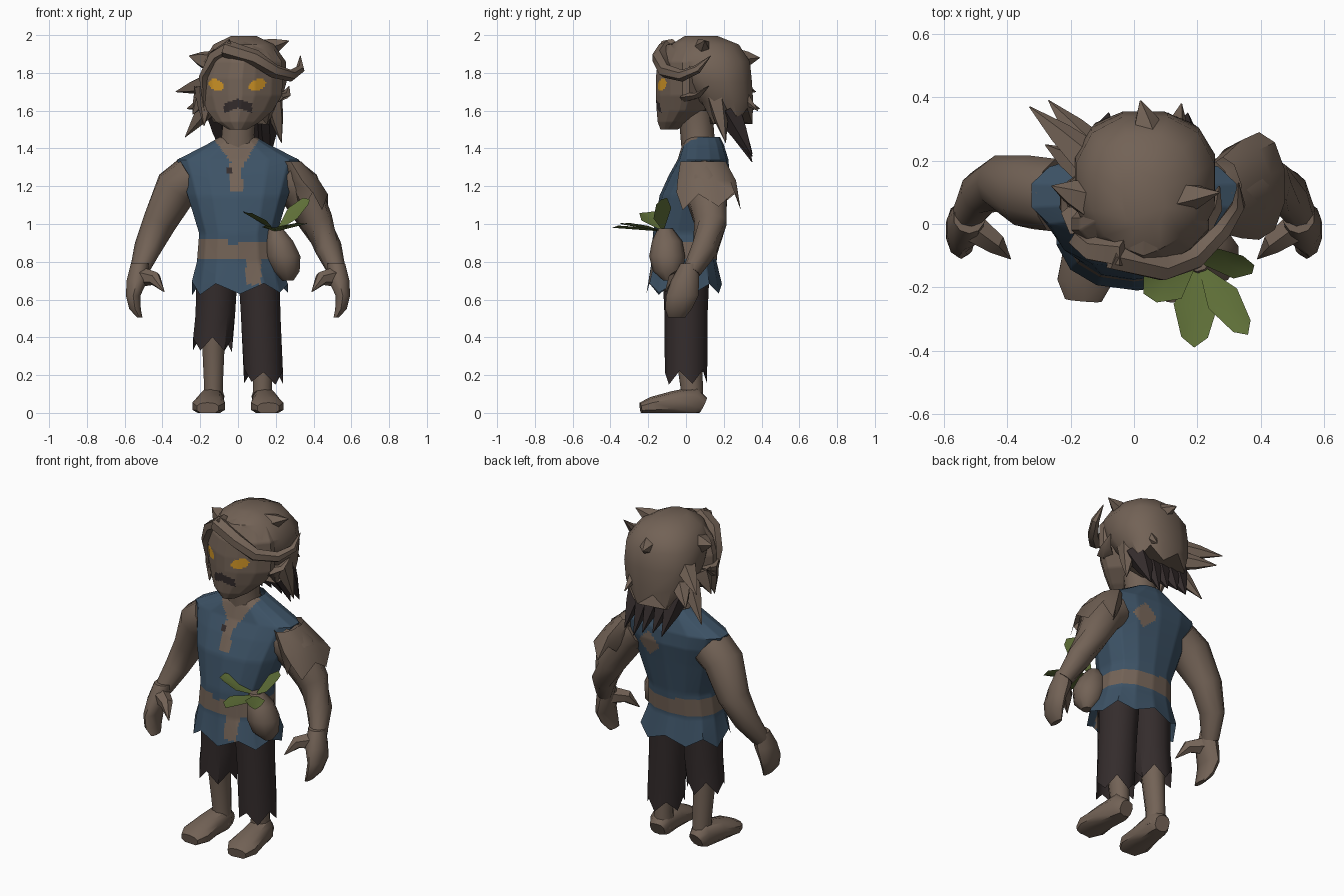
import bpy
import bmesh
import math
import random
from mathutils import Quaternion, Vector

random.seed(4)
if "Cube" in bpy.data.objects:
    bpy.data.objects.remove(bpy.data.objects["Cube"], do_unlink=True)


def make_material(name, *colour):
    material = bpy.data.materials.new(name)
    material.use_nodes = True
    material.diffuse_color = (*colour, 1)
    shader = material.node_tree.nodes["Principled BSDF"]
    shader.inputs["Base Color"].default_value = (*colour, 1)
    shader.inputs["Roughness"].default_value = 1
    return material


skin = make_material("skin brown", .17, .123, .093)
cloth = make_material("tunic blue", .046, .085, .132)
dark = make_material("trouser dark", .034, .025, .025)
leaf_green = make_material("leaf green", .122, .171, .042)
eye_amber = make_material("eye amber", .65, .31, .02)


def finish(name, builder, materials, rule=None):
    """Turn a bmesh into a shaded object, colouring faces by the rule."""
    bmesh.ops.recalc_face_normals(builder, faces=builder.faces)
    if rule:
        for face in builder.faces:
            face.material_index = rule(face.calc_center_median())
    mesh = bpy.data.meshes.new(name)
    builder.to_mesh(mesh)
    builder.free()
    part = bpy.data.objects.new(name, mesh)
    bpy.context.collection.objects.link(part)
    for material in materials:
        mesh.materials.append(material)
    bpy.ops.object.select_all(action='DESELECT')
    part.select_set(True)
    bpy.context.view_layer.objects.active = part
    bpy.ops.object.shade_smooth_by_angle(angle=math.radians(40))


def loft(name, sections, materials, sides=10, follow=False, cuts=0,
         rule=None, ragged=0, ragged_ring=0, caps=True, power=1):
    """Skin rings given as x, y, z, width and depth radius; power squares or pinches them."""
    builder = bmesh.new()
    centres = [Vector(section[:3]) for section in sections]
    rings = []
    for index, section in enumerate(sections):
        turn = Quaternion()
        if follow:
            ahead = centres[min(index + 1, len(centres) - 1)]
            turn = (ahead - centres[max(index - 1, 0)]).to_track_quat('Z', 'Y')
        ring = []
        for step in range(sides):
            angle = math.tau * (step + .5) / sides
            across, along = [math.copysign(abs(part) ** power, part)
                             for part in (math.cos(angle), math.sin(angle))]
            offset = Vector((across * section[3], along * section[-1], 0))
            if ragged and index == ragged_ring % len(sections):
                offset.z += ragged * (step % 2 * 2 - 1) * random.uniform(.5, 1)
            point = centres[index] + turn @ offset
            point.z = max(point.z, 0)
            ring.append(builder.verts.new(point))
        rings.append(ring)
    for lower, upper in zip(rings, rings[1:]):
        for step in range(sides):
            after = (step + 1) % sides
            builder.faces.new((lower[step], lower[after], upper[after], upper[step]))
    if caps:
        builder.faces.new(rings[0][::-1])
        builder.faces.new(rings[-1])
    if cuts:
        bmesh.ops.subdivide_edges(builder, edges=builder.edges[:], cuts=cuts, use_grid_fill=True)
    finish(name, builder, materials, rule)


def spike(name, points, radius, material=skin, flat=1, sides=5, taper=.7):
    """A lock of hair, ear or thumb that tapers along its points."""
    sections = []
    for index, point in enumerate(points):
        size = radius * (1 - index / (len(points) - 1)) ** taper + .002
        sections.append((*point, size, size * flat))
    loft(name, sections, [material], sides=sides, follow=True)


# Tunic with painted belt, neck slit, stitch and torn hole
def tunic_rule(c):
    notch = c.y < 0 and -.05 < c.x < .005 and c.z > .885
    belt = .815 < c.z < (.92 if c.x < -.04 else .905) and not notch
    strap = c.y < 0 and .042 < c.x < .122 and .68 < c.z < .85
    right_edge = .022 + max(0, c.z - 1.3) * .6
    left_edge = -.04 - max(0, c.z - 1.33) * .75
    slit = c.y < .06 and c.z > 1.17 and left_edge < c.x < right_edge
    hole = c.y > .1 and abs(c.x - .1) / .08 + abs(c.z - 1.235) / .075 < 1
    if c.y < 0 and math.hypot(c.x + .05, c.z - 1.285) < .018:
        return 2
    return int(belt or strap or slit or hole)


loft("tunic", [
    (.01, -.01, .66, .26, .2), (0, -.01, .8, .222, .172), (0, 0, .95, .21, .175),
    (0, .035, 1.15, .272, .175), (0, .07, 1.26, .305, .16),
    (0, .09, 1.34, .33, .135), (0, .09, 1.42, .17, .11), (0, .09, 1.46, .1, .09),
], [cloth, skin, dark], sides=14, cuts=9, rule=tunic_rule, ragged=.04, caps=False, power=.85)
loft("neck", [(0, .08, 1.36, .12, .1), (0, .06, 1.47, .09, .09),
              (.01, .05, 1.6, .09, .09)], [skin])


# Head with painted eyes and mouth
def face_rule(c):
    for eye_x, half_width in ((-.117, .039), (.102, .046)):
        slant = c.z - 1.737 - (c.x - eye_x) * math.copysign(.2, eye_x)
        if c.y < 0 and math.hypot((c.x - eye_x) / half_width, slant / .029) < 1:
            return 1
    droop = abs(c.z - 1.638 + abs(c.x) * .35)
    return 2 if c.y < 0 and abs(c.x) < .073 and droop < .024 else 0


loft("head", [
    (0, -.09, 1.5, .05, .045), (0, -.06, 1.54, .12, .09),
    (.01, -.02, 1.6, .18, .135), (.02, 0, 1.68, .22, .16),
    (.02, 0, 1.77, .225, .16), (.03, 0, 1.86, .21, .15),
    (.03, .03, 1.95, .15, .13), (.03, .05, 1.985, .05, .05),
], [skin, eye_amber, dark], sides=14, cuts=9, rule=face_rule, power=1.4)
for side in (1, -1):
    spike("ear", [(side * .18 + .02, .0, 1.67), (side * .23 + .02, .06, 1.68),
                  (side * .25 + .02, .12, 1.73)], .05, flat=.5)

# Hair mass, loose locks and dark nape tips
loft("hair", [
    (.03, .235, 1.57, .165, .12), (.03, .2, 1.65, .205, .16),
    (.035, .155, 1.75, .228, .2), (.035, .12, 1.86, .225, .225),
    (.03, .1, 1.95, .165, .185), (.03, .08, 1.995, .07, .09),
], [skin], sides=12, ragged=.045, power=.85)
locks = [
    ((-.14, .2, 1.75), (-.33, .37, 1.7)), ((-.12, .22, 1.66), (-.27, .39, 1.61)),
    ((-.13, .16, 1.66), (-.28, .25, 1.46)), ((-.15, .08, 1.86), (-.26, .12, 1.89)),
    ((.13, .08, 1.92), (.27, .1, 1.97)), ((.05, .27, 1.87), (.02, .39, 1.88)),
    ((.12, .22, 1.75), (.15, .38, 1.6)), ((.18, .16, 1.68), (.23, .21, 1.43)),
    ((-.17, .02, 1.72), (-.18, -.02, 1.52)), ((-.17, .1, 1.7), (-.24, .1, 1.58)),
]
for base, tip in locks:
    spike("hair_lock", [base, Vector(base).lerp(Vector(tip), .5), tip], .06)
for shift in (-.1, -.04, .03, .09, .15):
    drop = random.uniform(0, .1)
    spike("nape_tip", [(shift, .22, 1.6), (shift + .01, .28, 1.49),
                       (shift + .02, .35, 1.31 + drop)], .075, dark)
spike("swept_fringe", [(-.07, -.1, 1.93), (.09, -.14, 1.88), (.19, -.11, 1.81),
                       (.28, -.02, 1.785), (.33, .06, 1.82), (.33, .13, 1.89)],
      .045, sides=6, taper=.45)
spike("side_fringe", [(-.03, -.09, 1.95), (-.13, -.08, 1.89), (-.18, -.05, 1.78),
                      (-.18, -.03, 1.6)], .05, flat=.7, taper=.5)

# Arms, hands, shins and feet
limbs = {
    "arm": [(.24, .09, 1.25, .12), (.325, .1, 1.19, .118), (.415, .13, 1.01, .09),
            (.48, .1, .87, .072), (.525, .03, .75, .05)],
    "hand": [(.52, .02, .79, .05, .05), (.535, -.005, .7, .058, .075),
             (.555, -.02, .62, .04, .085), (.545, -.04, .55, .032, .07),
             (.52, -.05, .505, .015, .045)],
    "foot": [(.13, .09, .04, .045, .045), (.135, .05, .06, .065, .08),
             (.148, -.07, .05, .075, .065), (.155, -.18, .035, .09, .05),
             (.16, -.24, .025, .06, .03)],
    "shin": [(.13, .03, .04, .06, .06), (.13, .03, .14, .052, .06),
             (.13, .01, .35, .062, .07), (.12, 0, .62, .08, .08)],
}
for name, side in (("left", 1), ("right", -1)):
    for part, path in limbs.items():
        mirrored = [(side * section[0], *section[1:]) for section in path]
        loft(name + "_" + part, mirrored, [skin], follow=part in ("arm", "foot"),
             power=.8 if part == "foot" else 1)
    spike(name + "_thumb", [(side * .51, -.01, .72), (side * .44, -.06, .71),
                            (side * .39, -.11, .64)], .05, sides=6, taper=.5)

# Ragged sleeve on the left arm, uneven trouser legs and hip pouch
loft("torn_sleeve", [(.28, .09, 1.33, .06, .12), (.34, .11, 1.23, .095, .155),
                     (.395, .12, 1.12, .085, .17)],
     [skin], ragged=.05, ragged_ring=-1, caps=False)
for name, side, hem in (("left", 1, .19), ("right", -1, .36)):
    loft(name + "_trouser", [(side * .135, 0, hem, .108, .112), (side * .12, 0, .52, .11, .114),
                             (side * .11, 0, .76, .115, .125)],
         [dark], ragged=.05, caps=False)
loft("pouch", [(.265, -.09, .7, .03, .03), (.255, -.095, .75, .075, .08),
               (.24, -.1, .83, .095, .095), (.22, -.1, .91, .075, .08),
               (.2, -.11, .975, .04, .04)], [skin])

# Leaves fanning out of the pouch, each with its own tilt
stem = Vector((.2, -.12, .96))
for tip, width, tilt in (((.38, -.13, 1.13), .06, .6), ((.36, -.35, 1), .055, 0),
                         ((.19, -.39, .98), .07, 0), ((.03, -.22, 1.06), .075, .1)):
    reach = Vector(tip) - stem
    across = reach.cross(Vector((0, -tilt, 1))).normalized() * width
    fold = Vector((0, 0, width * .2))
    builder = bmesh.new()
    spine = [builder.verts.new(stem + reach * along) for along in (0, .55, 1)]
    for flip in (-1, 1):
        edge = [builder.verts.new(stem + reach * along + across * flip * spread + fold)
                for along, spread in ((.5, 1), (.88, .6))]
        builder.faces.new((spine[0], edge[0], spine[1]))
        builder.faces.new((spine[1], edge[0], edge[1], spine[2]))
    finish("leaf", builder, [leaf_green])
